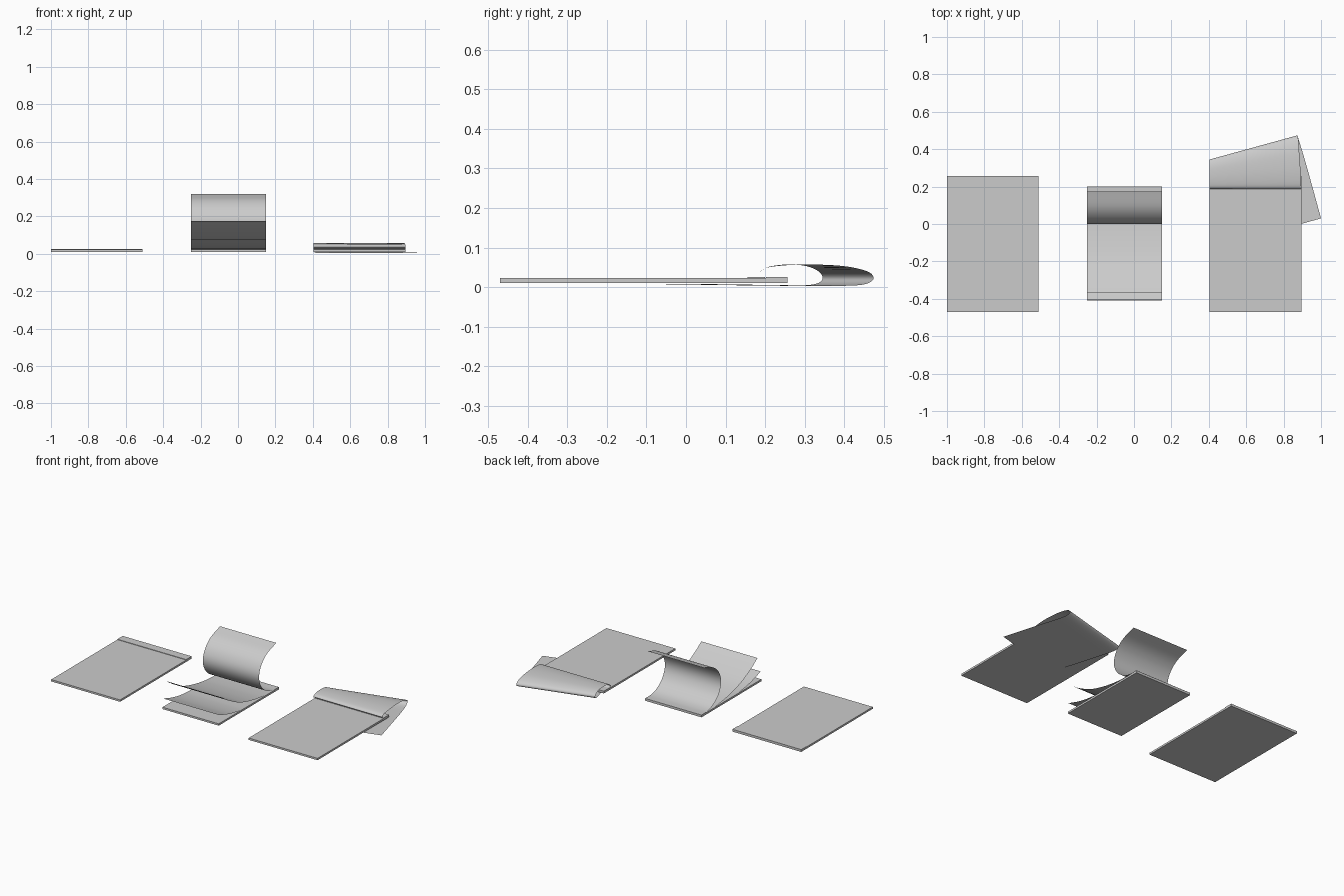
import bpy
from mathutils import Vector

cube = bpy.data.objects.get("Cube")
if cube:
    bpy.data.objects.remove(cube, do_unlink=True)

paper = bpy.data.materials.new("light_grey_paper")
paper.use_nodes = True
GREY = (0.6, 0.6, 0.6, 1)
paper.diffuse_color = GREY
paper.node_tree.nodes["Principled BSDF"].inputs["Base Color"].default_value = GREY


def make_object(name, verts, faces):
    mesh = bpy.data.meshes.new(name)
    mesh.from_pydata(verts, [], faces)
    mesh.materials.append(paper)
    obj = bpy.data.objects.new(name, mesh)
    bpy.context.collection.objects.link(obj)
    return obj


def box(name, low, high):
    bpy.ops.mesh.primitive_cube_add(size=1)
    obj = bpy.context.object
    obj.name = name
    low, high = Vector(low), Vector(high)
    obj.location = (low + high) / 2
    obj.scale = high - low
    obj.data.materials.append(paper)


def smooth_path(points, steps=8):
    """Interpolate a smooth curve through the points."""
    pts = [Vector(p) for p in points]
    pts = [2 * pts[0] - pts[1]] + pts + [2 * pts[-1] - pts[-2]]
    path = []
    for a, b, c, d in zip(pts, pts[1:], pts[2:], pts[3:]):
        for i in range(steps):
            t = i / steps
            path.append(0.5 * (2 * b + (c - a) * t + (2 * a - 5 * b + 4 * c - d) * t ** 2
                               + (3 * b - a - 3 * c + d) * t ** 3))
    return path + [pts[-2]]


def sheet(name, left, right):
    """Thin page stretched between two edge curves."""
    a, b = smooth_path(left), smooth_path(right)
    n = len(a)
    faces = [(i, i + 1, n + i + 1, n + i) for i in range(n - 1)]
    obj = make_object(name, a + b, faces)
    for face in obj.data.polygons:
        face.use_smooth = True


def pad(name, x0, x1, y0, y1, strip):
    """Block of pages with a raised binding strip along the back."""
    box(name + "_block", (x0, y0, 0.011), (x1, y1, 0.023))
    box(name + "_binding", (x0, y1 - strip, 0.011), (x1, y1, 0.026))


# Three pads: closed, fanned open, and folded over
pad("closed_pad", -1, -0.51, -0.47, 0.257, 0.055)
pad("fanned_pad", -0.25, 0.15, -0.41, 0.2, 0.045)
pad("folded_pad", 0.405, 0.895, -0.47, 0.257, 0.055)

# Pages lifting off the fanned pad, as (y, z) profiles
pages = {
    "low_page": [(0.155, 0.0235), (-0.1, 0.024), (-0.2, 0.028), (-0.3, 0.045), (-0.403, 0.076)],
    "raised_page": [(0.155, 0.024), (0.08, 0.026), (0, 0.033), (-0.1, 0.051), (-0.2, 0.08),
                    (-0.3, 0.129), (-0.37, 0.175)],
    "curled_page": [(0.2, 0.0265), (0.14, 0.028), (0.09, 0.042), (0.04, 0.076), (0.01, 0.12),
                    (0, 0.165), (0.01, 0.21), (0.04, 0.255), (0.09, 0.291), (0.175, 0.32)],
}
for name, profile in pages.items():
    sheet(name, [(-0.25, y, z) for y, z in profile], [(0.15, y, z) for y, z in profile])

# Page wrapped askew over the back: (left x, left y, right x, right y, z)
wrap = [
    (0.405, 0.205, 0.895, 0.205, 0.025),
    (0.405, 0.188, 0.895, 0.188, 0.036),
    (0.405, 0.205, 0.894, 0.208, 0.050),
    (0.405, 0.250, 0.890, 0.290, 0.057),
    (0.405, 0.300, 0.883, 0.390, 0.054),
    (0.405, 0.333, 0.878, 0.455, 0.041),
    (0.405, 0.345, 0.875, 0.474, 0.024),
    (0.408, 0.333, 0.878, 0.460, 0.010),
    (0.421, 0.290, 0.890, 0.420, 0.004),
    (0.450, 0.190, 0.920, 0.320, 0.004),
    (0.530, -0.100, 1.000, 0.030, 0.008),
]
sheet("wrapped_page", [(x, y, z) for x, y, _, _, z in wrap],
      [(x, y, z) for _, _, x, y, z in wrap])
